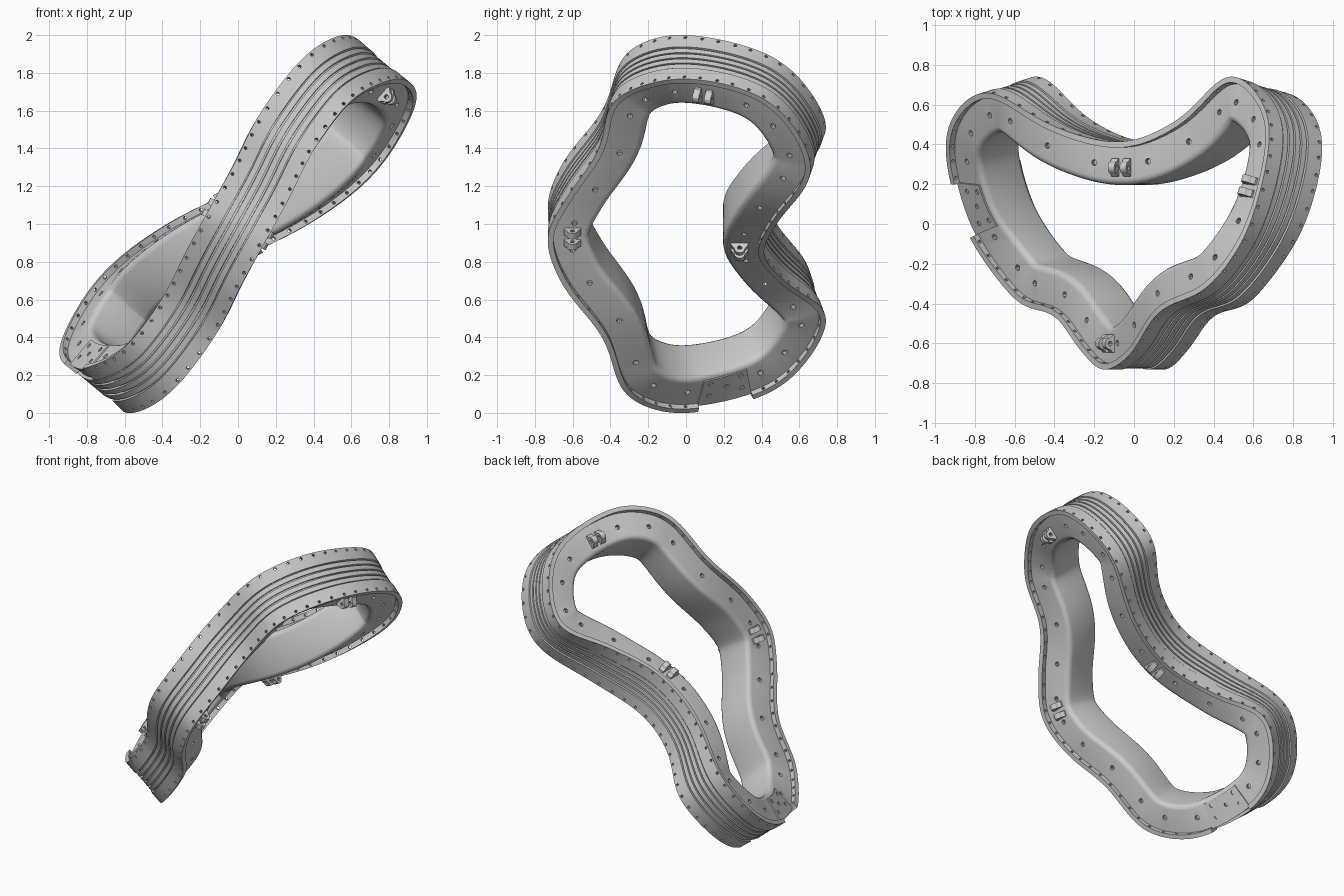
import bpy, bmesh, math
from mathutils import Vector, Matrix

if "Cube" in bpy.data.objects:
    bpy.data.objects.remove(bpy.data.objects["Cube"])

# Half of the guide loop: point on the outer surface, and direction across the band.
# The other half follows from a half turn about the y axis.
HALF = [((0, .41, 1), (.37, 0, -.93)), ((.32, .51, 1.165), (.50, -.12, -.85)),
        ((.62, .71, 1.40), (.28, -.09, -.23)), ((.815, .475, 1.755), (.24, -.05, -.20)),
        ((.72, 0, 1.885), (.25, 0, -.21)), ((.49, -.345, 1.785), (.20, -.05, -.21)),
        ((.265, -.45, 1.50), (.23, -.02, -.18)), ((.13, -.64, 1.235), (.23, .01, -.165)),
        ((0, -.735, 1), (.88, 0, -.48))]
KEYS = [(Vector(p), Vector(b).normalized()) for p, b in HALF]
KEYS += [(Vector((-p.x, p.y, 2 - p.z)), Vector((b.x, -b.y, b.z))) for p, b in KEYS[7:0:-1]]


def spline(u, c):
    i, f = math.floor(u), u - math.floor(u)
    a, b, d, e = (KEYS[(i + k) % 16][c] for k in (-1, 0, 1, 2))
    return .5 * (2 * b + (d - a) * f + (2 * a - 5 * b + 4 * d - e) * f * f
                 + (3 * b - a - 3 * d + e) * f ** 3)


def smooth(u, c):
    w = [(k * .11, math.exp(-(k / 2.2) ** 2)) for k in range(-4, 5)]
    s = sum((spline(u + o, c) * g for o, g in w), Vector())
    return s / sum(g for o, g in w)


def frame(u):
    """Origin, width direction, outward normal, tangent."""
    p = smooth(u, 0)
    t = (smooth(u + .03, 0) - smooth(u - .03, 0)).normalized()
    b = smooth(u, 1)
    b = (b - t * b.dot(t)).normalized()
    return p, b, t.cross(b), t


def finish(name, bm):
    bmesh.ops.recalc_face_normals(bm, faces=bm.faces)
    me = bpy.data.meshes.new(name)
    bm.to_mesh(me)
    bm.free()
    ob = bpy.data.objects.new(name, me)
    bpy.context.collection.objects.link(ob)
    return ob


def sweep(name, profile, u0=0, u1=16):
    closed = u1 - u0 >= 16
    n = max(8, int((u1 - u0) * 18))
    bm = bmesh.new()
    rings = []
    for i in range(n if closed else n + 1):
        p, b, o, t = frame(u0 + (u1 - u0) * i / n)
        rings.append([bm.verts.new(p + b * x + o * y) for x, y in profile])
    m = len(profile)
    for i in range(n):
        r, s = rings[i], rings[(i + 1) % len(rings)]
        for j in range(m):
            bm.faces.new((r[j], r[(j + 1) % m], s[(j + 1) % m], s[j]))
    if not closed:
        bm.faces.new(rings[0])
        bm.faces.new(rings[-1])
    return finish(name, bm)


def add_cyl(bm, centre, axis, r, depth):
    m = Matrix.Translation(centre) @ axis.to_track_quat('Z', 'Y').to_matrix().to_4x4()
    bmesh.ops.create_cone(bm, cap_ends=True, segments=10, radius1=r, radius2=r, depth=depth, matrix=m)


def cut(ob, bm):
    tool = finish("hole_cutter", bm)
    tool.hide_render = True
    mod = ob.modifiers.new("holes", 'BOOLEAN')
    mod.operation, mod.object, mod.solver = 'DIFFERENCE', tool, 'EXACT'
    bpy.context.view_layer.objects.active = ob
    bpy.ops.object.modifier_apply(modifier="holes")
    bpy.data.objects.remove(tool)


def even_steps(count):
    """Parameters at equal distances round the loop."""
    us = [i * 16 / 800 for i in range(801)]
    ps = [smooth(u, 0) for u in us]
    d = [0]
    for a, b in zip(ps, ps[1:]):
        d.append(d[-1] + (b - a).length)
    out, j = [], 0
    for i in range(count):
        while d[j + 1] < d[-1] * (i + .5) / count:
            j += 1
        out.append(us[j])
    return out


def rect(x0, x1, y0, y1):
    return [(x0, y0), (x1, y0), (x1, y1), (x0, y1)]


# Solid ring body with rounded inner corners and bolt holes in both faces
arc = [(.105 + .033 * math.cos(a), -.185 - .033 * math.sin(a))
       for a in (math.pi / 8 * k for k in range(5))]
body = sweep("ring_body", [(.138, -.024)] + arc + [(-x, y) for x, y in arc[::-1]] + [(-.138, -.024)])
bm = bmesh.new()
for u in even_steps(26):
    p, b, o, t = frame(u)
    for s in (-1, 1):
        add_cyl(bm, p + b * .14 * s - o * .12, b, .015, .06)
cut(body, bm)

# Outer rims, each with a gap near the bottom and a row of through holes
for side, g0, g1 in ((1, 12.02, 12.62), (-1, 11.95, 12.52)):
    rim = sweep("outer_rim", rect(side * .082, side * .172, -.03, 0), g1 - 16, g0)
    bm = bmesh.new()
    for u in even_steps(72):
        if not g0 - .06 < u < g1 + .06:
            p, b, o, t = frame(u)
            add_cyl(bm, p + b * .154 * side - o * .02, o, .009, .09)
    cut(rim, bm)
    # Joint plate covering the gap on the face
    plate = sweep("joint_plate", rect(side * .13, side * .146, -.19, -.02), g0, g1)
    bm = bmesh.new()
    for f, h in ((.2, .08), (.2, .16), (.55, .12), (.85, .08), (.85, .16)):
        p, b, o, t = frame(g0 + (g1 - g0) * f)
        add_cyl(bm, p + b * .14 * side - o * h, b, .013, .05)
    cut(plate, bm)

# Four conductor bars in the channel
for x in (-.06, -.02, .02, .06):
    sweep("conductor_bar", rect(x - .015, x + .015, -.04, -.006))

# Paired lugs on both faces at three stations
for u in (0, 3.72, 8):
    for s in (-1, 1):
        p, b, o, t = frame(u)
        bm, holes = bmesh.new(), bmesh.new()
        c = p - o * .13
        shape = [(-.045, .13), (.045, .13), (.045, .15)]
        shape += [(.03 * math.cos(a), .165 + .03 * math.sin(a))
                  for a in (math.pi / 6 * k for k in range(7))] + [(-.045, .15)]
        for off in (-.033, .033):
            ends = [[bm.verts.new(c + o * x + b * y * s + t * (off + e)) for x, y in shape]
                    for e in (-.018, .018)]
            bm.faces.new(ends[0])
            bm.faces.new(ends[1])
            k = len(shape)
            for j in range(k):
                bm.faces.new((ends[0][j], ends[0][(j + 1) % k], ends[1][(j + 1) % k], ends[1][j]))
        add_cyl(holes, c + b * .165 * s, t, .012, .2)
        cut(finish("clevis_lug", bm), holes)

# Smooth shading with crisp edges
for ob in bpy.context.scene.objects:
    ob.select_set(True)
bpy.ops.object.shade_smooth_by_angle(angle=math.radians(30))
